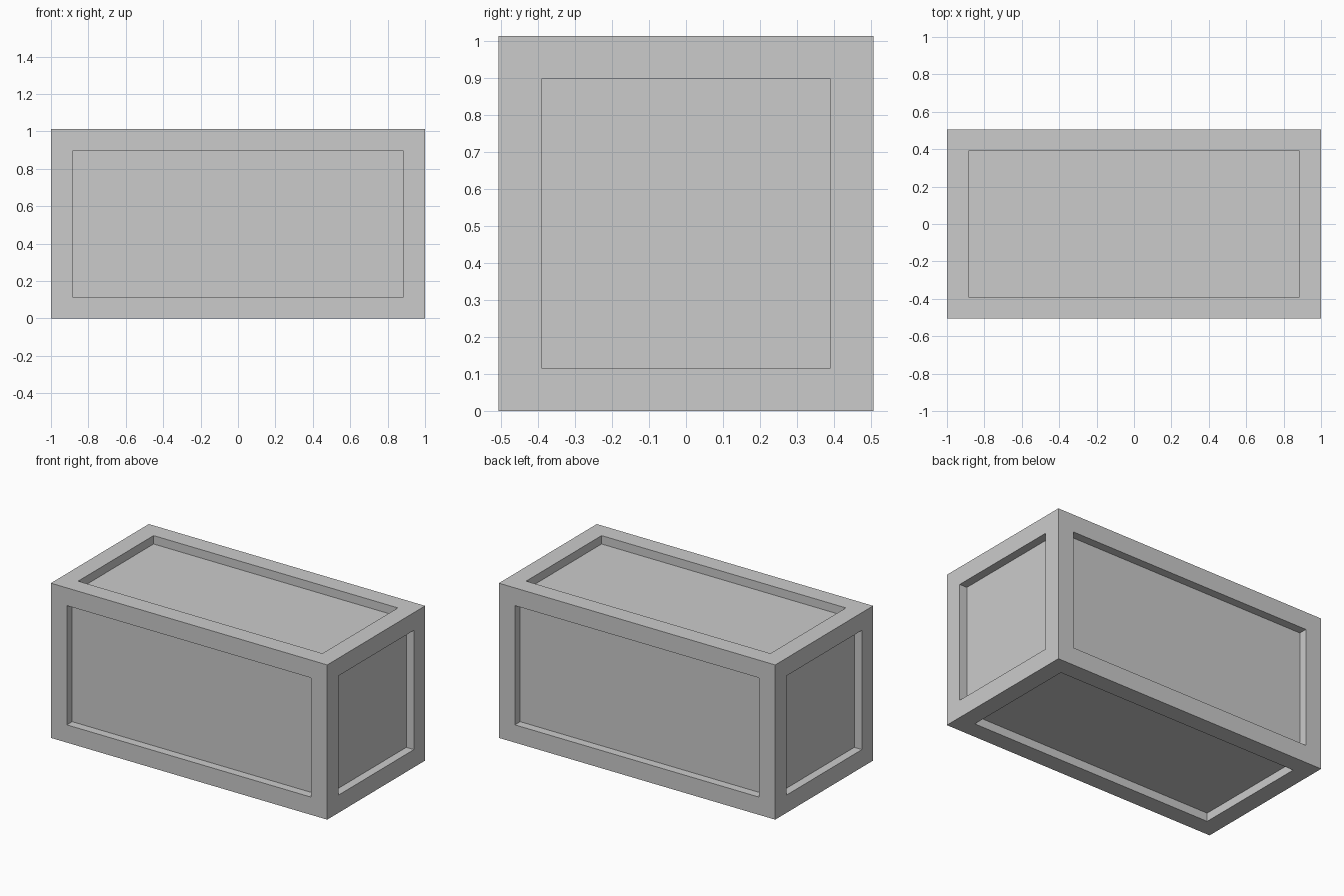
import bpy
import bmesh
from mathutils import Matrix, Vector

# Remove the default cube
default = bpy.data.objects.get("Cube")
if default:
    bpy.data.objects.remove(default, do_unlink=True)

SIZE = Vector((2.0, 1.012, 1.012))
FRAME = 0.116    # width of the border around each panel
DEPTH = 0.055    # how far each panel is sunk


def make_material(name, colour):
    mat = bpy.data.materials.new(name)
    mat.use_nodes = True
    mat.diffuse_color = colour
    mat.node_tree.nodes["Principled BSDF"].inputs["Base Color"].default_value = colour
    return mat


# Crate body: a box standing on the ground
bm = bmesh.new()
bmesh.ops.create_cube(bm, size=1.0)
bmesh.ops.scale(bm, vec=SIZE, verts=bm.verts)
bmesh.ops.translate(bm, vec=(0, 0, SIZE.z / 2), verts=bm.verts)
bm.normal_update()

# Sunken panels: inset all six sides, then push the inner faces straight in
panels = list(bm.faces)
bmesh.ops.inset_individual(bm, faces=panels, thickness=FRAME, use_even_offset=True)
bm.normal_update()
sunk = bmesh.ops.extrude_discrete_faces(bm, faces=panels)["faces"]
bm.normal_update()
for face in sunk:
    bmesh.ops.translate(bm, vec=face.normal * -DEPTH, verts=face.verts)
bmesh.ops.recalc_face_normals(bm, faces=bm.faces)

mesh = bpy.data.meshes.new("panelled_crate")
bm.to_mesh(mesh)
bm.free()
mesh.materials.append(make_material("light_grey", (0.6, 0.6, 0.6, 1.0)))
crate = bpy.data.objects.new("panelled_crate", mesh)
bpy.context.collection.objects.link(crate)
